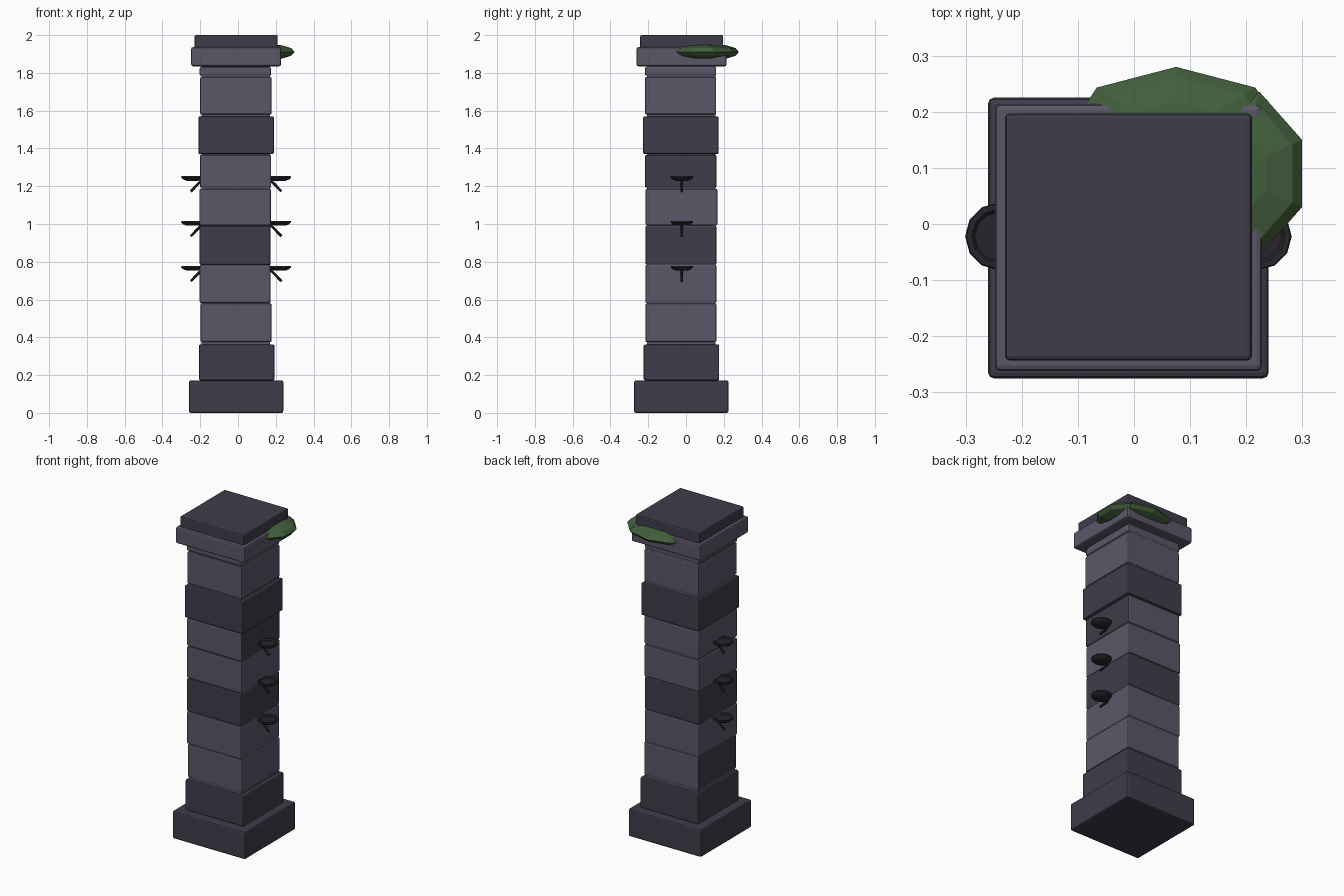
import bpy, math
from mathutils import Vector

if "Cube" in bpy.data.objects:
    bpy.data.objects.remove(bpy.data.objects["Cube"])

CX, CY = -0.01, -0.025


def material(name, rgb):
    m = bpy.data.materials.new(name)
    m.diffuse_color = (*rgb, 1)
    m.use_nodes = True
    m.node_tree.nodes["Principled BSDF"].inputs["Base Color"].default_value = m.diffuse_color
    return m


LIGHT = material("light_stone", (0.105, 0.095, 0.14))
DARK = material("dark_stone", (0.05, 0.045, 0.068))
IRON = material("dark_iron", (0.02, 0.018, 0.024))
MOSS = material("moss_green", (0.055, 0.115, 0.045))


def block(name, half, z0, z1, mat, dx=0.0, dy=0.0, bevel=0.008, dark_side=None):
    bpy.ops.mesh.primitive_cube_add(size=1, location=(CX + dx, CY + dy, (z0 + z1) / 2))
    o = bpy.context.object
    o.name = name
    o.scale = (2 * half, 2 * half, z1 - z0)
    bpy.ops.object.transform_apply(location=False, rotation=False, scale=True)
    o.data.materials.append(mat)
    # one weathered darker side where wanted
    if dark_side:
        o.data.materials.append(DARK)
        for p in o.data.polygons:
            if p.normal.x * dark_side > 0.9:
                p.material_index = 1
    if bevel:
        b = o.modifiers.new("bevel", 'BEVEL')
        b.width, b.segments = bevel, 2
    return o


# plinth and inner core that shows in the joints
block("plinth", 0.25, 0.0, 0.172, DARK, bevel=0.01)
block("joint_core", 0.182, 0.1, 1.9, LIGHT, dx=-0.002, bevel=0)

# stacked courses: half width, bottom, top, material, offsets, dark side
courses = [
    (0.200, 0.172, 0.362, DARK, 0.003, 0.001, None),
    (0.188, 0.375, 0.580, LIGHT, 0.0, -0.002, -1),
    (0.188, 0.582, 0.784, LIGHT, -0.005, -0.002, None),
    (0.188, 0.784, 0.990, DARK, -0.005, -0.002, None),
    (0.190, 0.992, 1.186, LIGHT, -0.005, 0.001, None),
    (0.189, 1.192, 1.366, LIGHT, -0.003, -0.003, 1),
    (0.200, 1.370, 1.570, DARK, 0.0, -0.002, None),
    (0.189, 1.580, 1.778, LIGHT, -0.001, -0.004, None),
]
for i, (h, z0, z1, m, dx, dy, side) in enumerate(courses):
    block(f"stone_course_{i + 1}", h, z0, z1, m, dx, dy, dark_side=side)

# neck trim and two-step cap
block("neck_trim", 0.189, 1.785, 1.83, LIGHT, -0.004, -0.004)
block("cap_slab", 0.238, 1.835, 1.936, LIGHT, 0.0, 0.001, bevel=0.01)
block("cap_top", 0.22, 1.93, 2.0, DARK, 0.0, 0.002)


# small dish lathed from a profile
def dish(name, x, y, z, n=12):
    prof = [(0.03, -0.022), (0.05, -0.014), (0.06, -0.004), (0.058, 0.003),
            (0.048, 0.003), (0.043, -0.005)]
    verts = [(r * math.cos(2 * math.pi * k / n), r * math.sin(2 * math.pi * k / n), h)
             for r, h in prof for k in range(n)]
    faces = [(a * n + k, a * n + (k + 1) % n, (a + 1) * n + (k + 1) % n, (a + 1) * n + k)
             for a in range(len(prof) - 1) for k in range(n)]
    faces += [tuple(reversed(range(n))), tuple(range((len(prof) - 1) * n, len(prof) * n))]
    me = bpy.data.meshes.new(name)
    me.from_pydata(verts, [], faces)
    me.materials.append(IRON)
    o = bpy.data.objects.new(name, me)
    o.location = (x, y, z)
    bpy.context.collection.objects.link(o)


def rod(name, a, b, r):
    a, b = Vector(a), Vector(b)
    bpy.ops.mesh.primitive_cylinder_add(vertices=8, radius=r, depth=(b - a).length,
                                        location=(a + b) / 2)
    o = bpy.context.object
    o.name = name
    o.rotation_euler = (b - a).to_track_quat('Z', 'Y').to_euler()
    o.data.materials.append(IRON)


# three dishes with slanted brackets on each side
for side, label in ((-1, "left"), (1, "right")):
    for i, z in enumerate((0.775, 1.013, 1.25)):
        dish(f"{label}_dish_{i + 1}", CX + side * 0.231, -0.022, z)
        rod(f"{label}_bracket_{i + 1}", (CX + side * 0.17, -0.022, z - 0.005),
            (CX + side * 0.24, -0.022, z - 0.078), 0.007)


# flattened low-poly moss clumps on the back right cap corner
def moss(name, loc, scale, turn):
    bpy.ops.mesh.primitive_uv_sphere_add(segments=8, ring_count=6, radius=1)
    o = bpy.context.object
    o.name = name
    for v in o.data.vertices:
        x, y, z = v.co
        c, s = math.cos(turn), math.sin(turn)
        v.co = ((c * x - s * y) * scale[0], (s * x + c * y) * scale[1], z * scale[2])
    o.location = loc
    o.data.materials.append(MOSS)


moss("back_moss", (0.075, 0.154, 1.911), (0.2, 0.126, 0.04), 0)
moss("side_moss", (0.171, 0.09, 1.911), (0.139, 0.157, 0.04), math.pi / 8)
